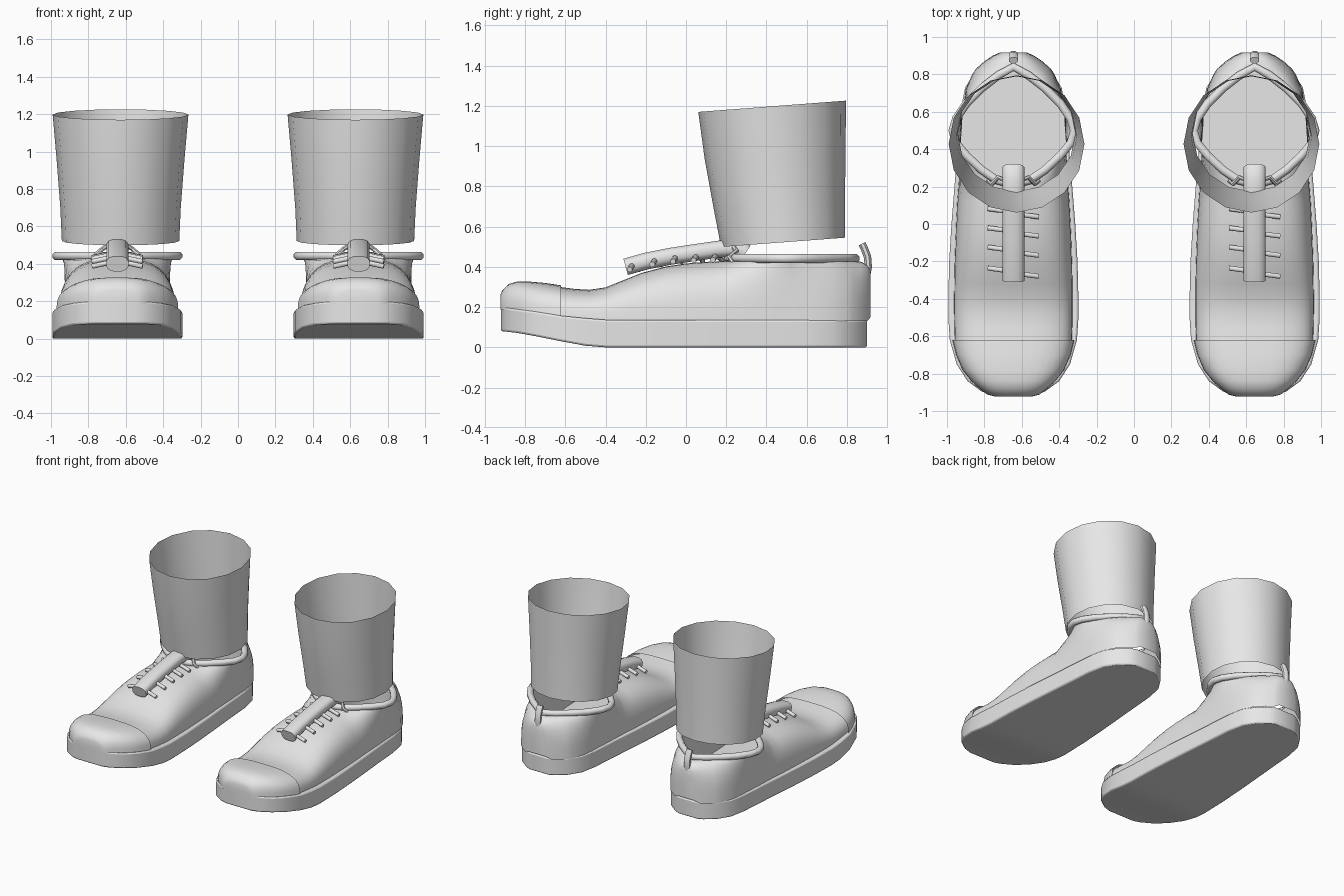
import bpy, bmesh, math
from mathutils import Vector

if "Cube" in bpy.data.objects:
    bpy.data.objects.remove(bpy.data.objects["Cube"])

grey = bpy.data.materials.new("light_grey")
grey.diffuse_color = (0.8, 0.8, 0.8, 1)
grey.use_nodes = True
grey.node_tree.nodes["Principled BSDF"].inputs["Base Color"].default_value = grey.diffuse_color


def finish(name, bm, x, angle=40, bevel=0):
    bmesh.ops.remove_doubles(bm, verts=bm.verts, dist=0.0005)
    bmesh.ops.recalc_face_normals(bm, faces=bm.faces)
    me = bpy.data.meshes.new(name)
    bm.to_mesh(me)
    bm.free()
    me.materials.append(grey)
    ob = bpy.data.objects.new(name, me)
    ob.location.x = x
    bpy.context.collection.objects.link(ob)
    if bevel:
        m = ob.modifiers.new("Bevel", 'BEVEL')
        m.width, m.segments, m.limit_method = bevel, 2, 'ANGLE'
        m.angle_limit = math.radians(50)
    bpy.ops.object.select_all(action='DESELECT')
    bpy.context.view_layer.objects.active = ob
    ob.select_set(True)
    bpy.ops.object.shade_smooth_by_angle(angle=math.radians(angle))
    return ob


def bridge(bm, rings, closed=True, skip=None):
    n = len(rings[0])
    for k, (a, b) in enumerate(zip(rings, rings[1:])):
        for i in range(n if closed else n - 1):
            if skip and skip(k, i):
                continue
            j = (i + 1) % n
            bm.faces.new((a[i], a[j], b[j], b[i]))


def tube(name, pts, r, x, sides=8, cyclic=False, wide=None, power=1.0):
    """Round or flattened bar along a path, wide = half width across."""
    P = [Vector(p) for p in pts]
    bm = bmesh.new()
    rings = []
    for k, p in enumerate(P):
        if cyclic:
            d = P[(k + 1) % len(P)] - P[k - 1]
        else:
            d = P[min(k + 1, len(P) - 1)] - P[max(k - 1, 0)]
        d.normalize()
        up = Vector((0, 0, 1)) if abs(d.z) < 0.9 else Vector((0, 1, 0))
        u = d.cross(up).normalized()
        v = u.cross(d)
        ring = []
        for i in range(sides):
            t = math.tau * (i + 0.5) / sides
            c, s = math.cos(t), math.sin(t)
            c = math.copysign(abs(c) ** power, c)
            s = math.copysign(abs(s) ** power, s)
            ring.append(bm.verts.new(p + u * c * (wide or r) + v * s * r))
        rings.append(ring)
    bridge(bm, rings + ([rings[0]] if cyclic else []))
    if not cyclic:
        bm.faces.new(rings[0])
        bm.faces.new(rings[-1])
    return finish(name, bm, x, 50)


def arch_loft(name, stations, x, cap_first=False, cap_last=False):
    """Skin arches along y: (y, half width, base z, top z, half opening)."""
    bm = bmesh.new()
    n, p = 10, 0.68
    rings = []
    for y, w, z0, z1, o in stations:
        half = []
        for i in range(n):
            t = math.pi / 2 * i / (n - 1)
            half.append((o + (w - o) * max(math.cos(t), 0) ** p if i < n - 1 else o,
                         z0 + (z1 - z0) * math.sin(t) ** p))
        pts = half + [(-a, b) for a, b in reversed(half)]
        rings.append([bm.verts.new((a, y, b)) for a, b in pts])
    opened = [s[4] > 0 for s in stations]
    bridge(bm, rings, False, lambda k, i: i == n - 1 and (opened[k] or opened[k + 1]))
    if cap_first:
        bm.faces.new(rings[0])
    if cap_last:
        bm.faces.new(rings[-1])
    return finish(name, bm, x, 50)


# y, half width, bottom z, top z
SOLE = [(-.92, .10, .08, .20), (-.895, .17, .078, .197), (-.84, .245, .072, .19),
        (-.75, .303, .056, .178), (-.62, .34, .03, .157), (-.5, .348, .008, .145),
        (-.4, .348, 0, .137), (-.2, .343, 0, .135), (0, .331, 0, .135),
        (.2, .315, 0, .135), (.4, .298, 0, .135), (.6, .283, 0, .135),
        (.73, .258, 0, .135), (.82, .2, 0, .135), (.875, .13, 0, .135),
        (.90, .08, 0, .135)]
# y, half width, base z, top z, half opening
TOE = [(-.922, .10, .19, .262, 0), (-.912, .14, .185, .285, 0), (-.88, .18, .18, .315, 0),
       (-.84, .225, .175, .327, 0), (-.78, .272, .17, .327, 0), (-.7, .306, .16, .32, 0),
       (-.62, .326, .15, .308, 0)]
UPPER = [(-.64, .313, .14, .302, 0), (-.55, .316, .135, .29, 0), (-.48, .317, .13, .286, 0),
         (-.4, .317, .13, .298, 0), (-.32, .316, .13, .33, 0), (-.22, .314, .13, .37, 0),
         (-.1, .31, .13, .402, 0), (0, .306, .13, .417, 0), (.12, .3, .13, .426, 0),
         (.2, .294, .13, .43, 0), (.25, .29, .13, .43, .11), (.35, .285, .13, .43, .225),
         (.45, .28, .13, .43, .295), (.52, .275, .13, .43, .305), (.62, .27, .13, .43, .255),
         (.72, .255, .13, .43, .165), (.8, .22, .13, .43, .07), (.83, .2, .13, .43, 0),
         (.87, .155, .13, .425, 0), (.9, .11, .13, .41, 0), (.918, .07, .15, .38, 0)]
# collar rope, right half, back to front
COLLAR = [(0, .84), (.08, .795), (.17, .725), (.25, .645), (.305, .565), (.325, .5),
          (.308, .435), (.25, .365), (.17, .29), (.09, .235), (0, .21)]

for side, tag in ((-1, "left"), (1, "right")):
    cx = side * 0.645

    # sole slab with lifted toe
    bm = bmesh.new()
    rings = [[bm.verts.new(c) for c in ((w, y, a), (w, y, b), (-w, y, b), (-w, y, a))]
             for y, w, a, b in SOLE]
    bridge(bm, rings)
    bm.faces.new(rings[0])
    bm.faces.new(rings[-1])
    finish(tag + "_sole", bm, cx, 40, 0.01)

    # upper and toe cap
    arch_loft(tag + "_upper", UPPER, cx, cap_last=True)
    arch_loft(tag + "_toe_cap", TOE, cx, cap_first=True)

    # rolled collar and heel pull tab
    loop = [(a, y, .442) for a, y in COLLAR]
    loop += [(-a, y, z) for a, y, z in reversed(loop[1:-1])]
    tube(tag + "_collar", loop, .024, cx, 8, True)
    tube(tag + "_heel_tab", [(0, .892, .33), (0, .906, .40), (0, .902, .45),
                             (0, .885, .495), (0, .875, .515)], .02, cx, 8, wide=.026)

    # tongue
    tube(tag + "_tongue", [(0, -.30, .40), (0, -.2, .428), (0, -.08, .452), (0, .05, .472),
                           (0, .17, .489), (0, .235, .492), (0, .275, .485), (0, .297, .47)],
         .043, cx, 12, wide=.06, power=.75)

    # cross laces
    for k, (y, z) in enumerate(((-.258, .395), (-.146, .42), (-.043, .435), (.06, .44), (.155, .442))):
        tube(f"{tag}_lace_{k + 1}", [(-.135, y + .022, z - .008), (-.06, y + .012, z + .008),
                                     (.06, y - .012, z + .008), (.135, y - .022, z - .008)],
             .014, cx, 8)

    # lace ends at the top of the tongue
    for s in (-1, 1):
        tube(tag + "_lace_end", [(s * .04, .23, .505), (s * .08, .25, .48),
                                 (s * .115, .215, .45), (s * .135, .23, .42)], .012, cx, 6)

    # open ankle sleeve: centre y, y radius, x radius, mean z, tilt
    bm = bmesh.new()
    rings = []
    for cy, ry, rx, z, tilt in ((.482, .308, .314, .522, .023), (.465, .325, .322, .70, .024),
                                (.443, .35, .342, .96, .026), (.428, .367, .363, 1.198, .028)):
        rings.append([bm.verts.new((rx * math.sin(t), cy + ry * math.cos(t),
                                    z + tilt * math.cos(t)))
                      for t in (math.tau * i / 16 for i in range(16))])
    bridge(bm, rings)
    finish(tag + "_ankle_sleeve", bm, side * 0.628, 40)
